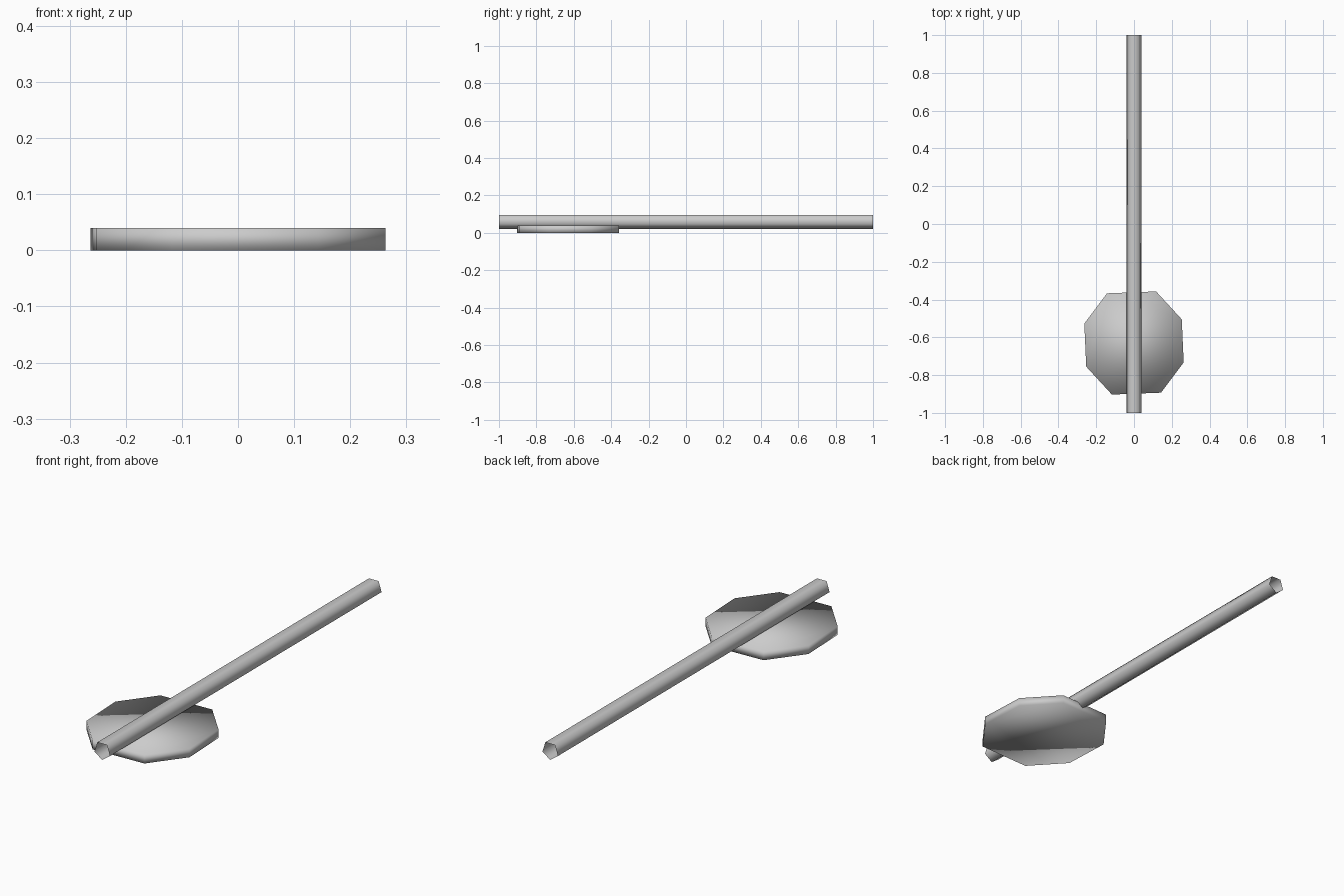
import bpy, bmesh
from math import cos, sin, radians
from mathutils import Vector

if "Cube" in bpy.data.objects:
    bpy.data.objects.remove(bpy.data.objects["Cube"])


def prism(name, ring, offset, capped):
    """Sweep a ring of points along an offset; smooth-shaded all over."""
    bm = bmesh.new()
    off = Vector(offset)
    a = [bm.verts.new(p) for p in ring]
    b = [bm.verts.new(Vector(p) + off) for p in ring]
    n = len(ring)
    for i in range(n):
        j = (i + 1) % n
        bm.faces.new((a[i], a[j], b[j], b[i]))
    if capped:
        bm.faces.new(a[::-1])
        bm.faces.new(b)
    for f in bm.faces:
        f.smooth = True
    me = bpy.data.meshes.new(name)
    bm.to_mesh(me)
    bm.free()
    ob = bpy.data.objects.new(name, me)
    bpy.context.collection.objects.link(ob)
    return ob


# Eight-sided base plate: half outline, repeated by a half turn
half = [(0.263, -0.103), (0.253, 0.125), (0.117, 0.273), (-0.143, 0.263)]
outline = half + [(-x, -y) for x, y in half]
prism("base_plate", [(x, y - 0.63, 0) for x, y in outline], (0, 0, 0.04), True)

# Open-ended five-sided tube lying along y, one corner pointing down
R, CZ = 0.042, 0.061
corners = [radians(270 + 72 * i) for i in range(5)]
prism("pole", [(R * cos(t), 1, CZ + R * sin(t)) for t in reversed(corners)],
      (0, -2, 0), False).data.flip_normals()

# Make pole normals point outward
pole = bpy.data.objects["pole"].data
bm = bmesh.new()
bm.from_mesh(pole)
for f in bm.faces:
    c = f.calc_center_median() - Vector((0, 0, CZ))
    c.y = 0
    f.normal_update()
    if f.normal.dot(c) < 0:
        f.normal_flip()
bm.to_mesh(pole)
bm.free()
